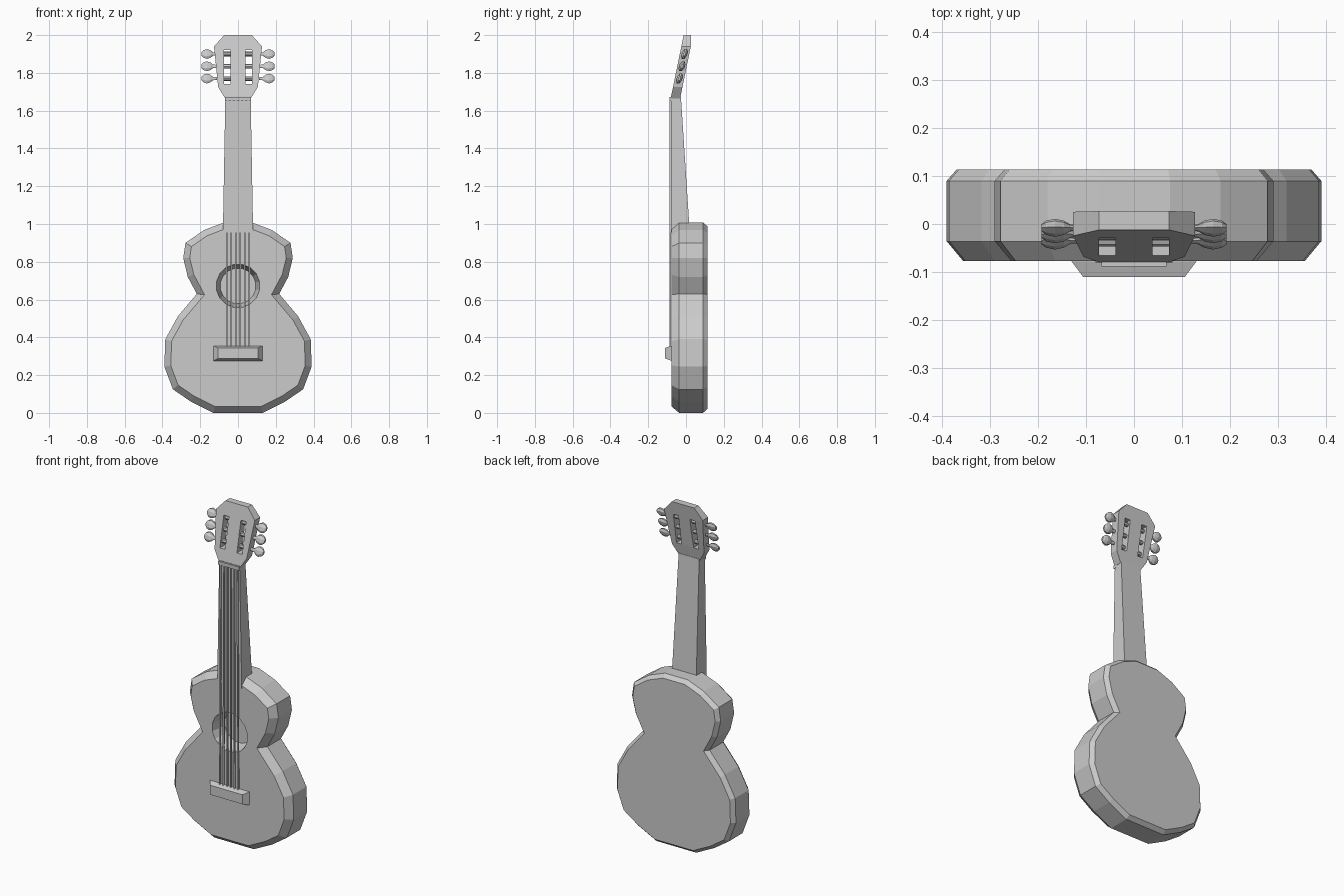
import bpy, bmesh, math
from mathutils import Vector

if "Cube" in bpy.data.objects:
    bpy.data.objects.remove(bpy.data.objects["Cube"])


def make(name, bm):
    bmesh.ops.recalc_face_normals(bm, faces=bm.faces)
    me = bpy.data.meshes.new(name)
    bm.to_mesh(me)
    bm.free()
    ob = bpy.data.objects.new(name, me)
    bpy.context.collection.objects.link(ob)
    return ob


def loft(name, rings):
    """Skin equal-length rings of points and cap both ends."""
    bm = bmesh.new()
    vs = [[bm.verts.new(p) for p in r] for r in rings]
    n = len(rings[0])
    for a, b in zip(vs, vs[1:]):
        for i in range(n):
            j = (i + 1) % n
            bm.faces.new((a[i], a[j], b[j], b[i]))
    bm.faces.new(vs[0])
    bm.faces.new(vs[-1])
    return make(name, bm)


def rect_xz(x0, x1, z0, z1, y):
    return [(x0, y, z0), (x1, y, z0), (x1, y, z1), (x0, y, z1)]


def rect_xy(w, y0, y1, z, cx=0):
    return [(cx - w, y0, z), (cx + w, y0, z), (cx + w, y1, z), (cx - w, y1, z)]


def mirror_outline(half):
    return half + [(-x, z) for x, z in reversed(half)]


def offset(outline, d):
    """Move a counter-clockwise outline inwards by d."""
    pts = [Vector(p) for p in outline]
    out = []
    for i, p in enumerate(pts):
        e1 = (p - pts[i - 1]).normalized()
        e2 = (pts[(i + 1) % len(pts)] - p).normalized()
        n1, n2 = Vector((-e1.y, e1.x)), Vector((-e2.y, e2.x))
        m = (n1 + n2).normalized()
        out.append(p + m * d / m.dot(n1))
    return out


def circle(r, y, cx, cz, n):
    return [(cx + r * math.cos(math.tau * (i + .5) / n), y,
             cz + r * math.sin(math.tau * (i + .5) / n)) for i in range(n)]


def cut(ob, cutter):
    cutter.hide_render = True
    cutter.hide_viewport = False
    cutter.display_type = 'WIRE'
    m = ob.modifiers.new("cut", 'BOOLEAN')
    m.operation = 'DIFFERENCE'
    m.solver = 'EXACT'
    m.object = cutter


# Body: figure-eight outline, chamfered front and back
outline = mirror_outline([(.13, 0), (.25, .06), (.345, .125), (.39, .245), (.385, .39), (.318, .512),
                          (.218, .63), (.266, .72), (.29, .82), (.278, .9),
                          (.18, .968), (.075, 1.008)])
body = loft("body", [[(x, y, z) for x, z in offset(outline, d)]
                     for y, d in ((-.077, .034), (-.036, 0), (.09, 0), (.113, .02))])

# Sound hole pocket
cut(body, loft("sound_hole_cutter", [circle(.122, -.1, 0, .672, 16),
                                     circle(.095, .01, 0, .672, 16)]))

# Neck and nut
loft("neck", [rect_xy(.08, -.08, .02, .955), rect_xy(.067, -.08, -.027, 1.675)])
loft("nut", [rect_xz(-.068, .068, 1.652, 1.672, y) for y in (-.088, -.07)])


# Headstock: tilted plate
def head_front(z):
    return -.08 + (z - 1.67) * .205


head = mirror_outline([(.068, 1.665), (.105, 1.725), (.127, 1.94), (.073, 2.0)])
headstock = loft("headstock", [
    [(x, head_front(z), z) for x, z in head],
    [(x, min(head_front(z) + .05, .027), z) for x, z in head]])
for s, side in ((-1, "left"), (1, "right")):
    cut(headstock, loft("slot_cutter_" + side, [
        rect_xz(s * .056 - .017, s * .056 + .017, 1.74, 1.92, y) for y in (-.2, .15)]))

# Tuning pegs: revolved knobs outside, rollers across the slots
for i, z in enumerate((1.77, 1.835, 1.9)):
    y = head_front(z) + .025
    for s, side in ((-1, "left"), (1, "right")):
        rings = []
        for x, r in ((.11, .008), (.132, .01), (.146, .022), (.165, .028), (.183, .022), (.193, .011)):
            ring = []
            for k in range(8):
                a = math.tau * (k + .5) / 8
                dz = r * math.sin(a)
                ring.append((s * x, y + .6 * r * math.cos(a) + .3 * dz, z + dz))
            rings.append(ring)
        loft(f"tuning_peg_{side}_{i}", rings)
        loft(f"roller_{side}_{i}", [
            [(s * x, y + .012 * math.cos(math.tau * k / 8), z + .012 * math.sin(math.tau * k / 8))
             for k in range(8)] for x in (.03, .08)])

# Bridge
loft("bridge", [rect_xz(-.13, .13, .276, .355, -.07),
                rect_xz(-.13, .13, .276, .355, -.078),
                rect_xz(-.106, .106, .288, .344, -.11)])

# Strings
for i in range(6):
    t = (i - 2.5) / 2.5
    loft(f"string_{i}", [rect_xy(.004, -.087, -.079, .345, t * .06),
                         rect_xy(.004, -.087, -.079, 1.66, t * .055)])


# Stickers on the front
def sticker(name, pts):
    bm = bmesh.new()
    bm.faces.new([bm.verts.new((x, -.079, z)) for x, z in pts])
    ob = make(name, bm)
    if ob.data.polygons[0].normal.y > 0:
        ob.data.flip_normals()


sticker("sticker_right", [(.11, .48), (.153, .37), (.263, .415), (.222, .525)])
sticker("sticker_left", [(-.318, .27), (-.25, .152), (-.13, .225), (-.205, .345)])
